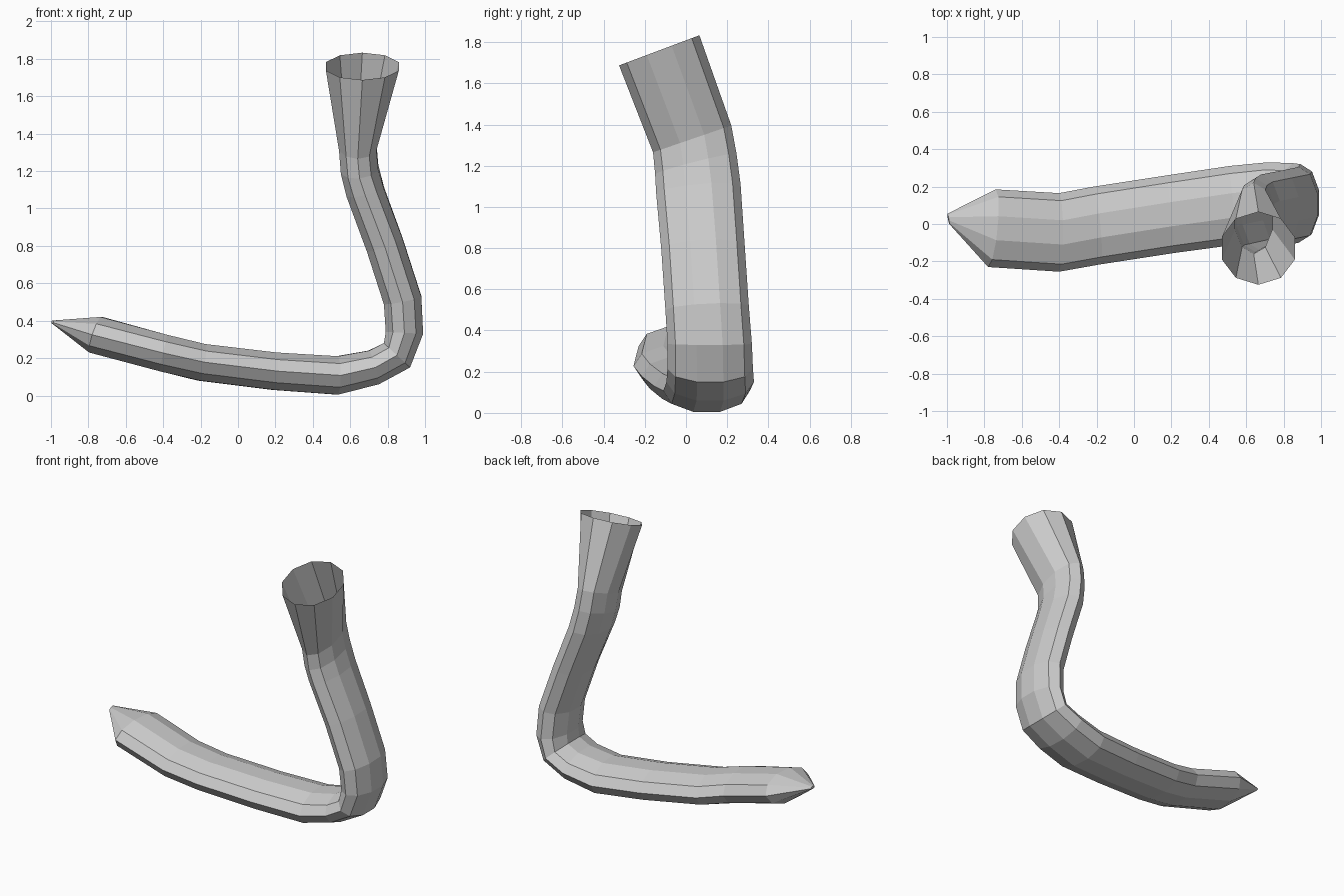
import bpy, bmesh, math
from mathutils import Vector

old = bpy.data.objects.get("Cube")
if old:
    bpy.data.objects.remove(old, do_unlink=True)

SIDES = 10

grey = bpy.data.materials.new("plain_grey")
grey.use_nodes = True
colour = (0.6, 0.6, 0.6, 1)
grey.diffuse_color = colour
grey.node_tree.nodes["Principled BSDF"].inputs["Base Color"].default_value = colour

# Ring stations from the open rim to the tip:
# inner edge (x, z), outer edge (x, z), front y, back y, wide-axis lean (x, z)
stations = [
    ((0.47, 1.76), (0.86, 1.76), -0.325, 0.065, (0, 0.073)),
    ((0.54, 1.33), (0.74, 1.33), -0.16, 0.22, (0, 0.065)),
    ((0.55, 1.20), (0.75, 1.22), -0.15, 0.245, (0, 0.05)),
    ((0.58, 1.07), (0.78, 1.11), -0.145, 0.265, (0, 0.02)),
    ((0.69, 0.77), (0.88, 0.84), -0.12, 0.285, (0, 0.01)),
    ((0.78, 0.49), (0.98, 0.53), -0.10, 0.305, (0, 0.01)),
    ((0.79, 0.34), (0.99, 0.33), -0.09, 0.32, (0, 0)),
    ((0.78, 0.28), (0.92, 0.15), -0.09, 0.325, (0, 0)),
    ((0.70, 0.24), (0.75, 0.06), -0.095, 0.33, (-0.01, 0)),
    ((0.53, 0.21), (0.53, 0.005), -0.11, 0.31, (-0.02, 0)),
    ((0.20, 0.23), (0.19, 0.03), -0.155, 0.26, (-0.02, 0)),
    ((-0.18, 0.275), (-0.21, 0.08), -0.215, 0.20, (-0.02, 0)),
    ((-0.38, 0.325), (-0.42, 0.13), -0.255, 0.165, (0, 0)),
    ((-0.73, 0.42), (-0.79, 0.23), -0.23, 0.185, (0.02, 0)),
    ((-0.99, 0.40), (-0.995, 0.385), 0.0, 0.055, (-0.005, 0.003)),
]

# Loft the bent tube through the rings
bm = bmesh.new()
rings = []
for inner, outer, front, back, lean in stations:
    a = Vector((inner[0], 0, inner[1]))
    b = Vector((outer[0], 0, outer[1]))
    centre = (a + b) / 2 + Vector((0, (front + back) / 2, 0))
    wide = Vector((lean[0], (back - front) / 2, lean[1]))
    narrow = (b - a) / 2 / math.sin(math.radians(72))
    ring = []
    for i in range(SIDES):
        t = math.tau * i / SIDES
        ring.append(bm.verts.new(centre + math.cos(t) * wide + math.sin(t) * narrow))
    rings.append(ring)

for upper, lower in zip(rings, rings[1:]):
    for i in range(SIDES):
        j = (i + 1) % SIDES
        bm.faces.new((upper[i], upper[j], lower[j], lower[i]))

# Close the pointed end, leave the flared rim open
bm.faces.new(rings[-1])
bmesh.ops.recalc_face_normals(bm, faces=bm.faces)

mesh = bpy.data.meshes.new("bent_tube")
bm.to_mesh(mesh)
bm.free()
mesh.materials.append(grey)
tube = bpy.data.objects.new("bent_tube", mesh)
bpy.context.collection.objects.link(tube)
